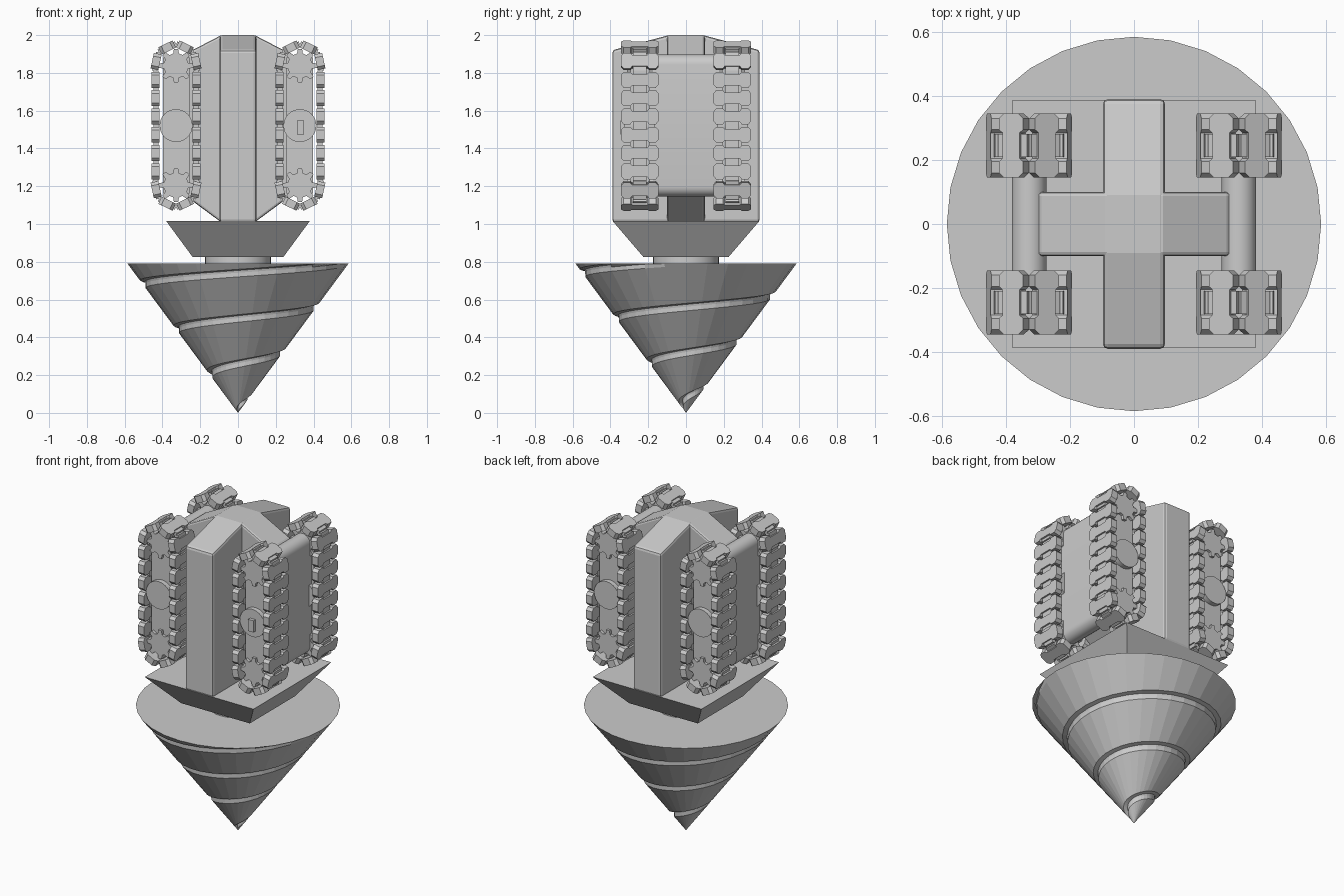
import bpy, bmesh, math
from math import sin, cos, pi

if "Cube" in bpy.data.objects:
    bpy.data.objects.remove(bpy.data.objects["Cube"])

grey = bpy.data.materials.new("plain grey")
grey.diffuse_color = (0.6, 0.6, 0.6, 1)
grey.use_nodes = True
grey.node_tree.nodes["Principled BSDF"].inputs["Base Color"].default_value = grey.diffuse_color


def finish(name, bm, bevel=0, smooth=False):
    bmesh.ops.recalc_face_normals(bm, faces=bm.faces)
    me = bpy.data.meshes.new(name)
    bm.to_mesh(me)
    bm.free()
    me.materials.append(grey)
    ob = bpy.data.objects.new(name, me)
    bpy.context.collection.objects.link(ob)
    if bevel:
        m = ob.modifiers.new("bevel", 'BEVEL')
        m.width, m.segments, m.limit_method = bevel, 2, 'ANGLE'
    if smooth:
        bpy.ops.object.select_all(action='DESELECT')
        ob.select_set(True)
        bpy.context.view_layer.objects.active = ob
        bpy.ops.object.shade_smooth_by_angle(angle=math.radians(35))
    return ob


def extrude(bm, pts, d0, d1, place):
    """Extrude a 2D outline from d0 to d1; place(a, b, d) gives the 3D point."""
    lo = [bm.verts.new(place(a, b, d0)) for a, b in pts]
    hi = [bm.verts.new(place(a, b, d1)) for a, b in pts]
    bm.faces.new(lo)
    bm.faces.new(hi[::-1])
    n = len(pts)
    for i in range(n):
        j = (i + 1) % n
        bm.faces.new((lo[i], lo[j], hi[j], hi[i]))


def prism(name, pts, d0, d1, place, **kw):
    bm = bmesh.new()
    extrude(bm, pts, d0, d1, place)
    return finish(name, bm, **kw)


def xz(a, b, d): return (a, d, b)
def yz(a, b, d): return (d, a, b)
def xy(a, b, d): return (a, b, d)


def circle(cx, cz, r, n=32):
    return [(cx + r * cos(2 * pi * i / n), cz + r * sin(2 * pi * i / n)) for i in range(n)]


def rect(x, z, w, h):
    return [(x - w, z - h), (x + w, z - h), (x + w, z + h), (x - w, z + h)]


# drill cone with a spiral groove
TOP, R, PITCH, N = 0.79, 0.585, 0.24, 32
bm = bmesh.new()
cols = []
for i in range(N + 1):
    a = 2 * pi * i / N
    prof = [(0, 0)]
    for turn in range(-2, 4):
        z0 = 0.06 + PITCH * (turn + i / N)
        for dz, dr in ((0, 0), (0.022, -0.016), (0.034, -0.022), (0.04, 0)):
            z = z0 + dz
            if z <= 0 or z >= TOP:
                z, dr = min(max(z, 0), TOP), 0
            prof.append((max(0, R * z / TOP + dr), z))
    prof += [(R, TOP), (0, TOP)]
    cols.append([bm.verts.new((r * cos(a), r * sin(a), z)) for r, z in prof])
for c, d in zip(cols, cols[1:]):
    for k in range(len(c) - 1):
        bm.faces.new((c[k], d[k], d[k + 1], c[k + 1]))
bmesh.ops.remove_doubles(bm, verts=bm.verts, dist=0.0008)
bmesh.ops.dissolve_degenerate(bm, edges=bm.edges, dist=0.0005)
finish("drill_cone", bm)

# neck and flared base
prism("neck", circle(0, 0, 0.175), 0.785, 0.83, xy, smooth=True)
bm = bmesh.new()
lo = [bm.verts.new((x, y, 0.825)) for x, y in rect(0, 0, 0.24, 0.225)]
hi = [bm.verts.new((x, y, 1.015)) for x, y in rect(0, 0, 0.38, 0.388)]
bm.faces.new(lo)
bm.faces.new(hi)
for i in range(4):
    j = (i + 1) % 4
    bm.faces.new((lo[i], lo[j], hi[j], hi[i]))
finish("flared_base", bm)

# crossed body
prism("body_long", [(-0.39, 1.01), (0.39, 1.01), (0.39, 1.92), (0.09, 2.0), (-0.09, 2.0), (-0.39, 1.92)],
      -0.097, 0.097, yz, bevel=0.015)
prism("body_cross", [(-0.09, 1.01), (0.09, 1.01), (0.3, 1.165), (0.3, 1.89), (0.09, 1.999),
                     (-0.09, 1.999), (-0.3, 1.89), (-0.3, 1.165)], -0.1, 0.1, xz, bevel=0.012)

# tracks
CX, CY, CZ, HALF, RAD, LINKS = 0.328, 0.245, 1.521, 0.3165, 0.107, 20
quarter = [(0.04, 0.03), (0.05, 0.042), (0.085, 0.042), (0.1, 0.025)]
link = (quarter + [(y, -u) for y, u in quarter[::-1]]
        + [(-y, -u) for y, u in quarter] + [(-y, u) for y, u in quarter[::-1]])


def path(s):
    """Point and outward direction on the track loop at distance s."""
    arc = pi * RAD
    s %= 4 * HALF + 2 * arc
    if s < 2 * HALF:
        return RAD, -HALF + s, 0
    s -= 2 * HALF
    if s < arc:
        a = s / RAD
        return RAD * cos(a), HALF + RAD * sin(a), a
    s -= arc
    if s < 2 * HALF:
        return -RAD, HALF - s, pi
    a = pi + (s - 2 * HALF) / RAD
    return RAD * cos(a), -HALF + RAD * sin(a), a


def track(name, cx, cy):
    bm = bmesh.new()
    step = (4 * HALF + 2 * pi * RAD) / LINKS
    for i in range(LINKS):
        px, pz, a = path(HALF + (i + 0.5) * step)

        def place(y, u, d):
            return (cx + px + d * cos(a) - u * sin(a), cy + y, CZ + pz + d * sin(a) + u * cos(a))
        extrude(bm, link, -0.02, 0.022, place)
        extrude(bm, rect(0, 0, 0.036, 0.05), -0.014, 0.012, place)
    finish(name, bm)


def gear(cx, cz):
    pts = []
    for t in range(8):
        for off, r in ((-0.3, 0.066), (-0.16, 0.09), (0.16, 0.09), (0.3, 0.066)):
            a = 2 * pi * (t + off) / 8
            pts.append((cx + r * cos(a), cz + r * sin(a)))
    return pts


for sx, side in ((-1, "left"), (1, "right")):
    x = sx * CX
    # rounded slab joining front and back tracks
    r, h = 0.054, 0.322
    slab = [(x + r * cos(pi * k / 12), CZ + h + r * sin(pi * k / 12)) for k in range(13)]
    slab += [(x - r * cos(pi * k / 12), CZ - h - r * sin(pi * k / 12)) for k in range(13)]
    prism(side + "_slab", slab, -0.28, 0.28, xz, smooth=True)
    for sy, end in ((-1, "front"), (1, "back")):
        n = f"{end}_{side}_"
        track(n + "track", x, sy * CY)
        prism(n + "plate", rect(x, CZ, 0.07, 0.36), sy * 0.19, sy * 0.295, xz)
        for z, lvl in ((1.838, "upper"), (1.205, "lower")):
            prism(n + lvl + "_sprocket", gear(x, z), sy * 0.175, sy * 0.312, xz)
        prism(n + "hub", circle(x, CZ, 0.087), sy * 0.165, sy * 0.325, xz, smooth=True)

# small latch on the front right hub
prism("hub_latch", rect(0.331, 1.512, 0.018, 0.037), -0.346, -0.32, xz)
